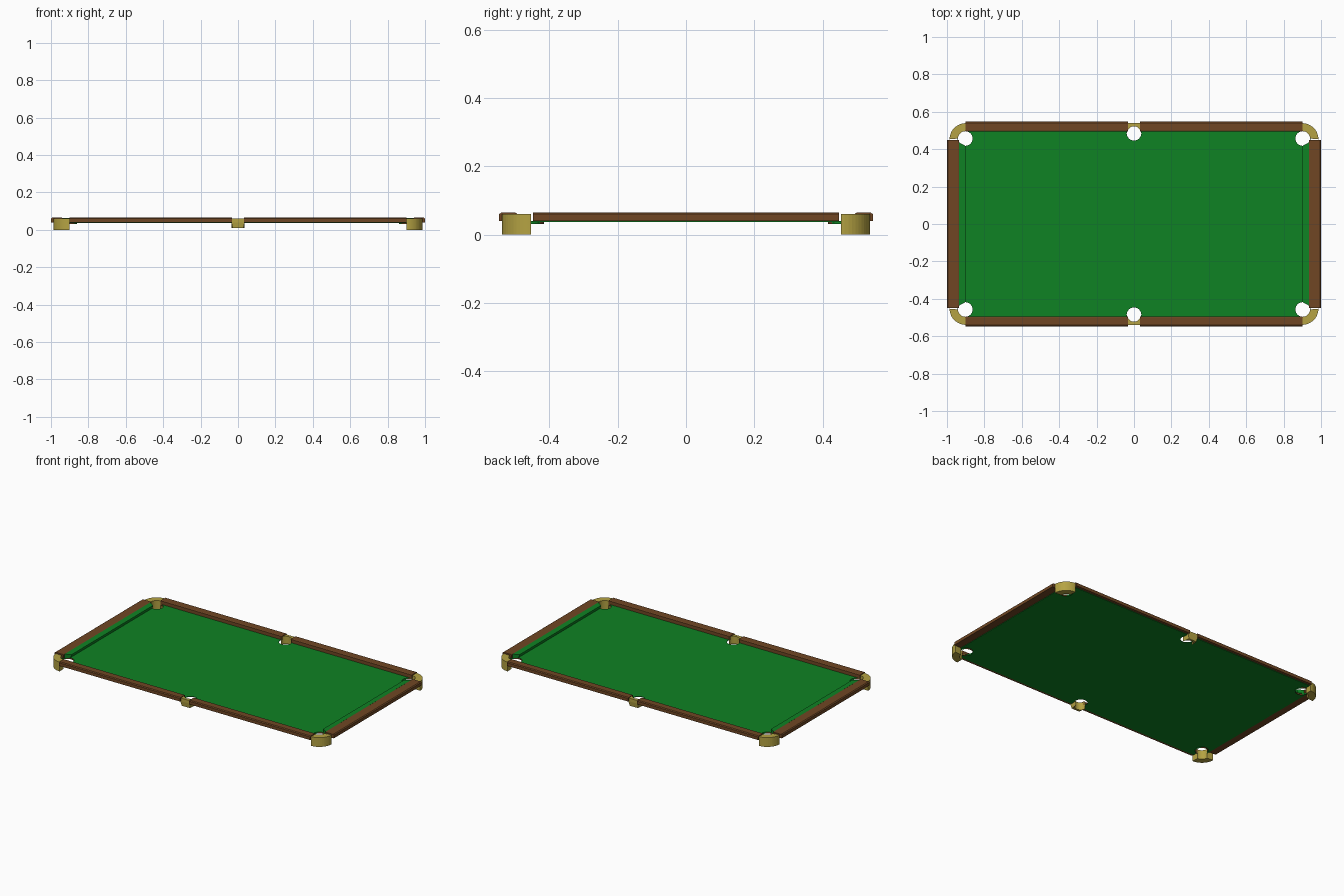
import bpy, bmesh, math
from mathutils import Vector

if "Cube" in bpy.data.objects:
    bpy.data.objects.remove(bpy.data.objects["Cube"])


def material(name, rgb):
    m = bpy.data.materials.new(name)
    m.diffuse_color = (*rgb, 1)
    m.use_nodes = True
    m.node_tree.nodes["Principled BSDF"].inputs["Base Color"].default_value = m.diffuse_color
    return m


GREEN = material("green cloth", (0.0045, 0.225, 0.017))
BROWN = material("brown wood", (0.16, 0.062, 0.017))
BRASS = material("brass", (0.46, 0.365, 0.056))

CX, CY, R = 0.902, 0.457, 0.039      # corner pocket centre and radius
MY = 0.485                           # middle pocket centre


def prism(name, bottom, top, mat):
    """Closed solid joining two matching loops of 3D points."""
    bm = bmesh.new()
    a = [bm.verts.new(p) for p in bottom]
    b = [bm.verts.new(p) for p in top]
    n = len(a)
    bm.faces.new(a[::-1])
    bm.faces.new(b)
    for i in range(n):
        j = (i + 1) % n
        bm.faces.new((a[i], a[j], b[j], b[i]))
    bmesh.ops.recalc_face_normals(bm, faces=bm.faces)
    me = bpy.data.meshes.new(name)
    bm.to_mesh(me)
    bm.free()
    me.materials.append(mat)
    ob = bpy.data.objects.new(name, me)
    bpy.context.collection.objects.link(ob)
    return ob


def extrude_z(name, pts, z0, z1, mat):
    return prism(name, [(x, y, z0) for x, y in pts], [(x, y, z1) for x, y in pts], mat)


def arc(cx, cy, r, a0, a1, n):
    return [(cx + r * math.cos(math.radians(a0 + (a1 - a0) * i / n)),
             cy + r * math.sin(math.radians(a0 + (a1 - a0) * i / n))) for i in range(n + 1)]


# Bed: cross-shaped cloth slab with six pocket holes
quarter = [(0.95, 0.45), (0.9, 0.45), (0.9, 0.53)]
outline = (quarter + [(-x, y) for x, y in quarter[::-1]]
           + [(-x, -y) for x, y in quarter] + [(x, -y) for x, y in quarter[::-1]])
bed = extrude_z("bed", outline, 0.037, 0.0405, GREEN)
holes = [(sx * CX, sy * CY) for sx in (-1, 1) for sy in (-1, 1)] + [(0, MY), (0, -MY)]
for x, y in holes:
    cut = extrude_z("hole_cutter", arc(x, y, R, 0, 350, 35), -0.1, 0.2, GREEN)
    cut.hide_render = True
    cut.hide_set(True)
    mod = bed.modifiers.new("pocket", "BOOLEAN")
    mod.operation = "DIFFERENCE"
    mod.solver = "EXACT"
    mod.object = cut

for sx in (-1, 1):
    # End rails and their cushions
    prof = [(1.0, 0.04), (1.0, 0.06), (0.994, 0.0645), (0.94, 0.0645), (0.935, 0.063), (0.935, 0.04)]
    prism("end_rail", [(sx * x, -0.448, z) for x, z in prof],
          [(sx * x, 0.448, z) for x, z in prof], BROWN)
    cush = [(0.936, 0.0635, 0.437), (0.9, 0.062, 0.417), (0.9, 0.055, 0.417),
            (0.908, 0.04, 0.42), (0.936, 0.04, 0.437)]
    prism("end_cushion", [(sx * x, -y, z) for x, z, y in cush],
          [(sx * x, y, z) for x, z, y in cush], GREEN)

    for sy in (-1, 1):
        # Long rails, one per half side
        prof = [(0.547, 0.04), (0.547, 0.06), (0.541, 0.0645), (0.5, 0.0645), (0.495, 0.062), (0.495, 0.04)]
        prism("long_rail", [(sx * 0.032, sy * y, z) for y, z in prof],
              [(sx * 0.9, sy * y, z) for y, z in prof], BROWN)

        # Corner castings: quarter rings
        ring = arc(0.9, 0.453, 0.086, 0, 90, 12) + arc(CX, CY, R, 90, 0, 12)
        extrude_z("corner_pocket", [(sx * x, sy * y) for x, y in ring], 0.0, 0.06, BRASS)

        # Short lip hanging under the bed around each corner hole
        lip = arc(CX, CY, R, 90, 360, 24) + arc(CX, CY, R + 0.002, 360, 90, 24)
        ob = extrude_z("pocket_lip", [(sx * x, sy * y) for x, y in lip], 0.031, 0.0403, GREEN)
        ob.data.materials.append(BROWN)
        for p in ob.data.polygons:
            p.material_index = int(abs(p.normal.y) > abs(p.normal.x) and abs(p.normal.z) < 0.5)

for sy in (-1, 1):
    # Middle castings: block with a round bite, narrower below
    bite = arc(0, MY, R - 0.002, 155, 25, 14)
    upper = [(0.035, 0.49), (0.035, 0.539), (-0.035, 0.539), (-0.035, 0.49)]
    lower = [(0.0345, 0.49), (0.029, 0.535), (-0.029, 0.535), (-0.0345, 0.49)]
    up = bite[1:-1] + upper
    lo = bite[1:-1] + lower
    extrude_z("middle_pocket_top", [(x, sy * y) for x, y in up], 0.04, 0.06, BRASS)
    prism("middle_pocket_base", [(x, sy * y, 0.01) for x, y in lo],
          [(x, sy * y, 0.04) for x, y in up], BRASS)
